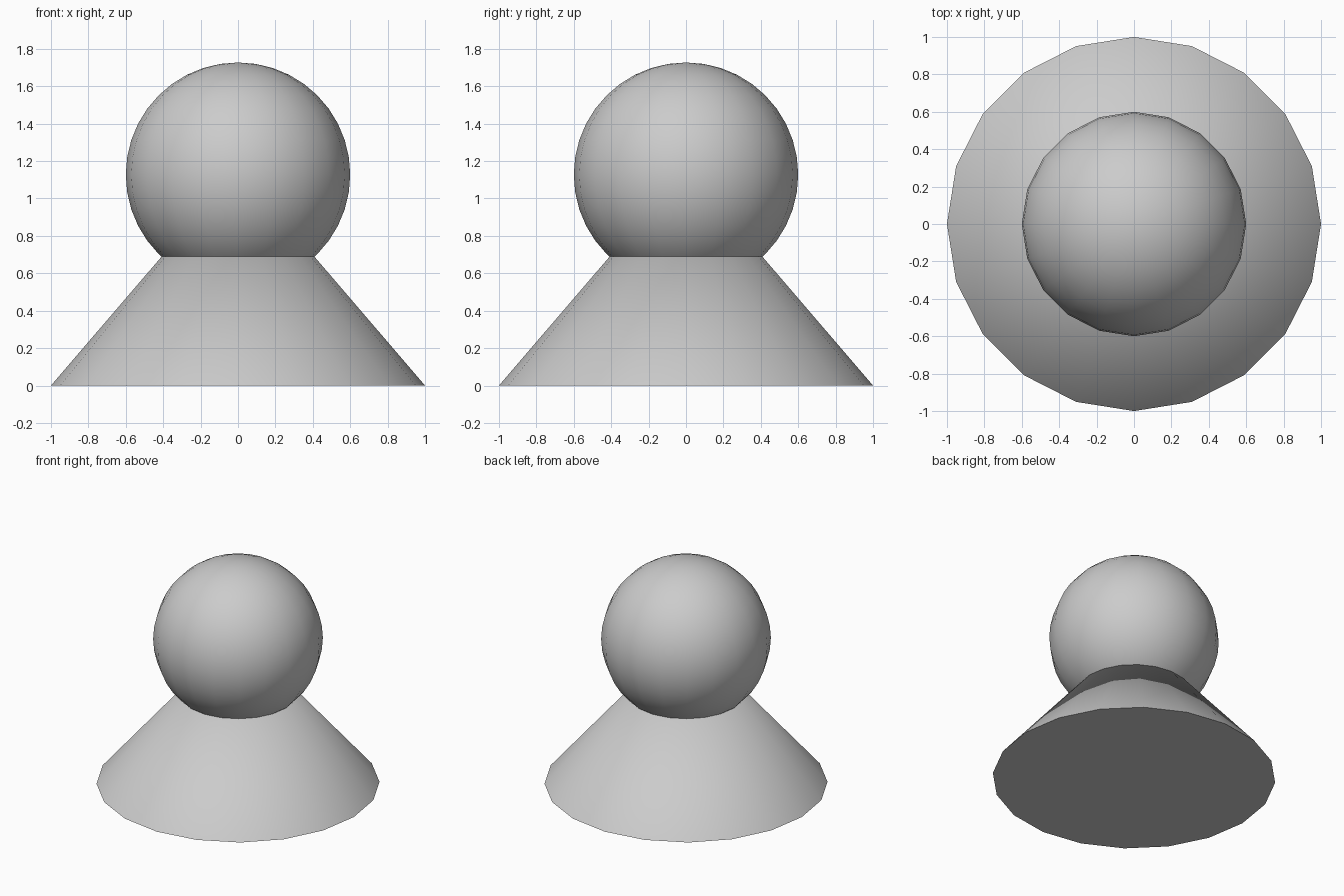
import bpy
import math

if "Cube" in bpy.data.objects:
    bpy.data.objects.remove(bpy.data.objects["Cube"])

SIDES = 20


def finish(name):
    obj = bpy.context.object
    obj.name = name
    bpy.ops.object.shade_smooth_by_angle(angle=math.radians(40))
    return obj


# Conical body, its tip hidden inside the head
height = 1.165
bpy.ops.mesh.primitive_cone_add(vertices=SIDES, radius1=1.0, radius2=0.0,
                                depth=height, location=(0, 0, height / 2))
finish("cone_body")

# Round head resting on the cone
bpy.ops.mesh.primitive_uv_sphere_add(segments=SIDES, ring_count=20,
                                     radius=0.6, location=(0, 0, 1.127))
finish("ball_head")
